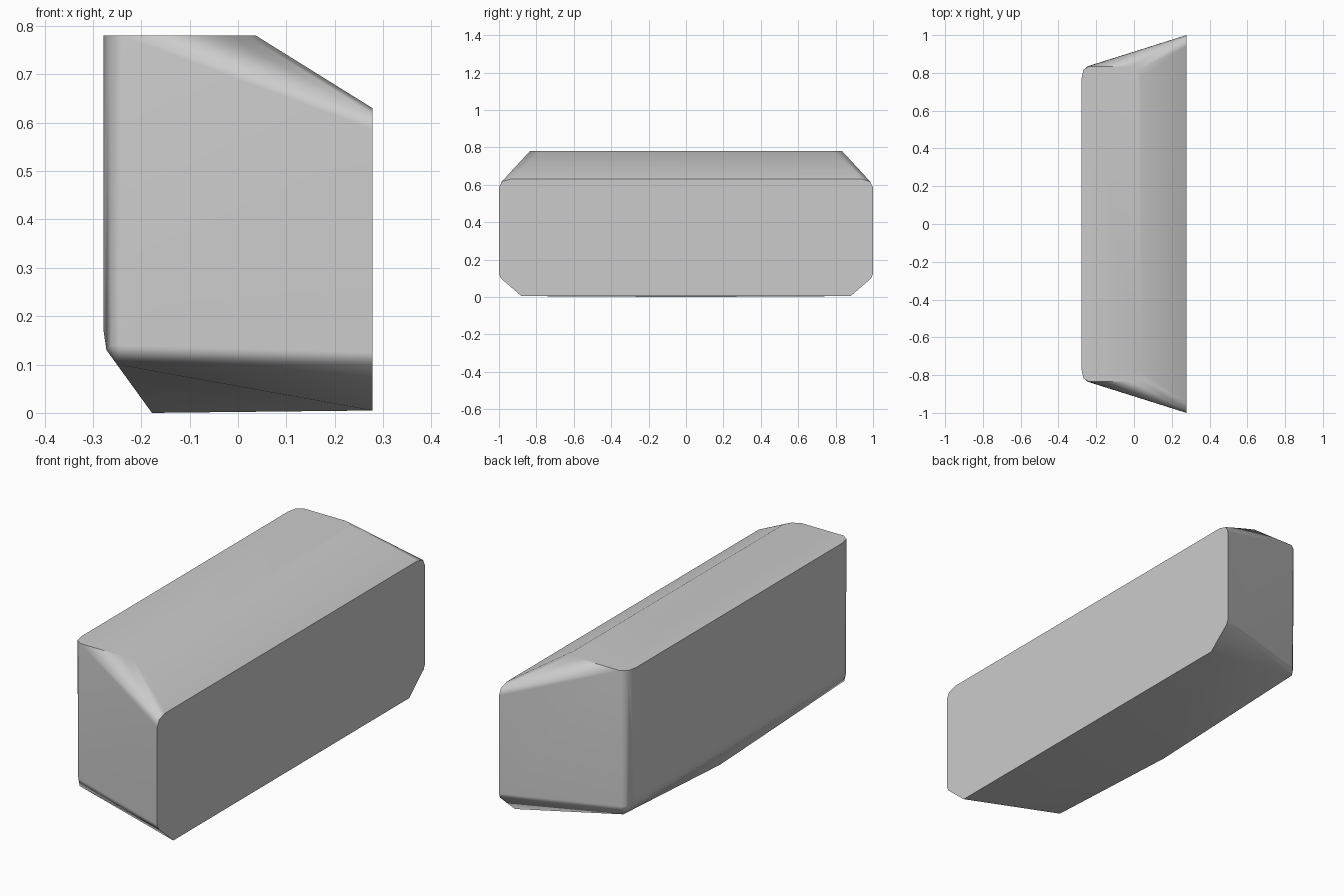
import bpy, bmesh, math

cube = bpy.data.objects.get("Cube")
if cube:
    bpy.data.objects.remove(cube, do_unlink=True)


def flat_material(name, colour):
    mat = bpy.data.materials.new(name)
    mat.use_nodes = True
    mat.diffuse_color = colour
    mat.node_tree.nodes["Principled BSDF"].inputs["Base Color"].default_value = colour
    return mat


grey = flat_material("plain grey", (0.6, 0.6, 0.6, 1))
SIDE = 0.278

# Corner points of one half (+y); the other half is mirrored
top_rim = [(-SIDE, 0.77, 0.78), (-0.268, 0.815, 0.78), (-0.24, 0.835, 0.78),
           (-0.02, 0.835, 0.78), (0.02, 0.815, 0.78), (0.037, 0.78, 0.78)]
broad_side = [(SIDE, y, z) for y, z in
              [(0.94, 0.63), (0.985, 0.617), (1, 0.585), (1, 0.125), (0.99, 0.1), (0.88, 0.005)]]
narrow_side = [(-SIDE, 0.77, 0.17), (-0.272, 0.79, 0.13), (-0.262, 0.82, 0.14),
               (-0.245, 0.835, 0.14), (-0.25, 0.825, 0.1)]
keel = (-0.178, 0, 0)

# Convex block wrapped around the corner points
bm = bmesh.new()
bm.verts.new(keel)
for x, y, z in top_rim + broad_side + narrow_side:
    for s in (1, -1):
        bm.verts.new((x, s * y, z))
hull = bmesh.ops.convex_hull(bm, input=bm.verts)
loose = [v for v in bm.verts if not v.link_faces]
bmesh.ops.delete(bm, geom=loose, context='VERTS')
bmesh.ops.dissolve_limit(bm, angle_limit=math.radians(0.5), verts=bm.verts, edges=bm.edges)
bmesh.ops.recalc_face_normals(bm, faces=bm.faces)

mesh = bpy.data.meshes.new("tapered_block")
bm.to_mesh(mesh)
bm.free()
mesh.materials.append(grey)
block = bpy.data.objects.new("tapered_block", mesh)
bpy.context.collection.objects.link(block)

# Soft shading across shallow edges, crisp at the rims
bpy.context.view_layer.objects.active = block
block.select_set(True)
bpy.ops.object.shade_smooth_by_angle(angle=math.radians(38))
weighted = block.modifiers.new("even_shading", 'WEIGHTED_NORMAL')
weighted.keep_sharp = True
